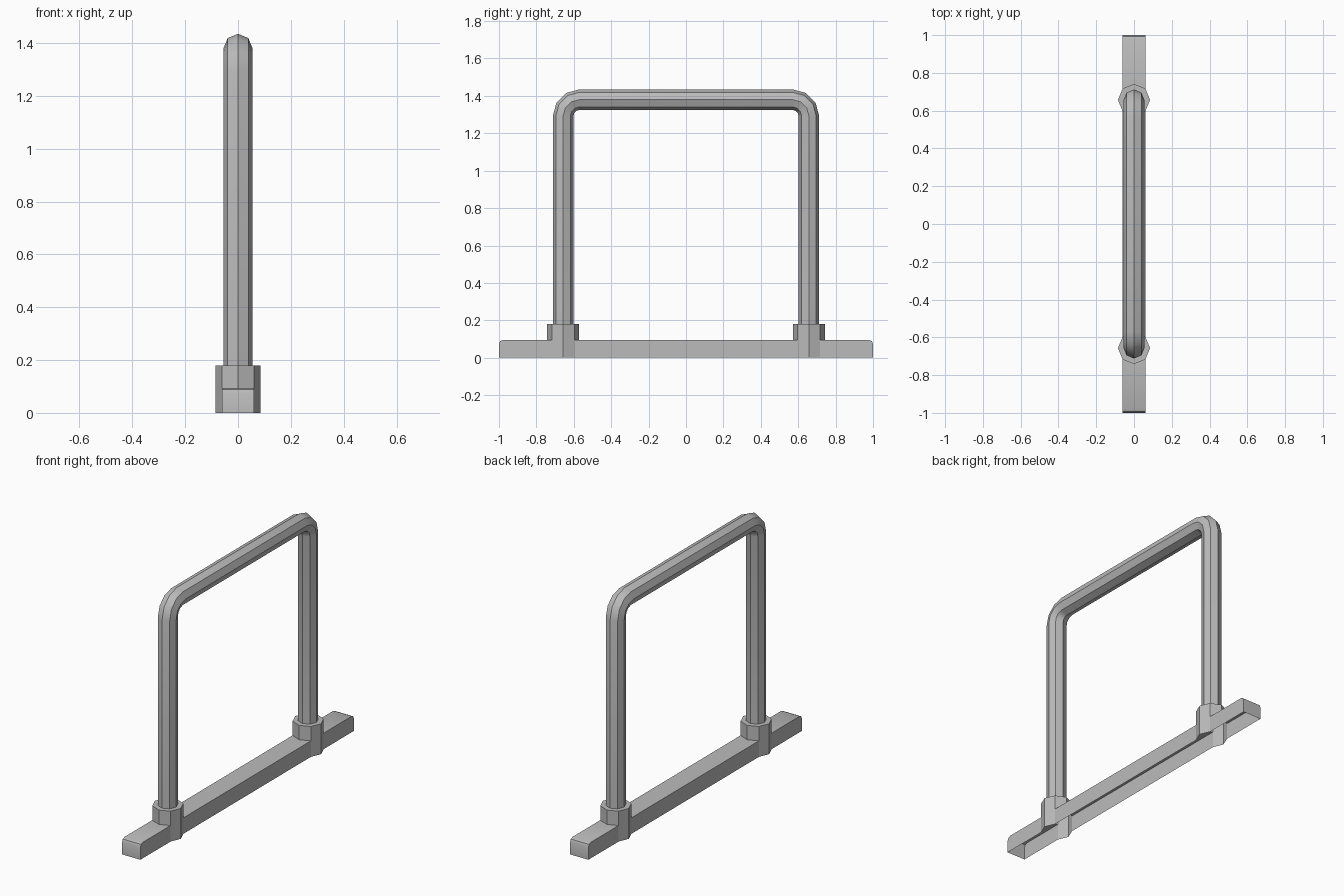
import bpy, bmesh, math
from mathutils import Vector

cube = bpy.data.objects.get("Cube")
if cube:
    bpy.data.objects.remove(cube, do_unlink=True)

POST_Y = 0.657
SIDES = 8

steel = bpy.data.materials.new("grey_steel")
steel.use_nodes = True
steel.diffuse_color = (0.5, 0.5, 0.5, 1)
steel.node_tree.nodes["Principled BSDF"].inputs["Base Color"].default_value = (0.5, 0.5, 0.5, 1)


def add_object(name, bm):
    bmesh.ops.recalc_face_normals(bm, faces=bm.faces)
    mesh = bpy.data.meshes.new(name)
    bm.to_mesh(mesh)
    bm.free()
    mesh.materials.append(steel)
    obj = bpy.data.objects.new(name, mesh)
    bpy.context.collection.objects.link(obj)
    return obj


def shade(obj, degrees):
    bpy.ops.object.select_all(action='DESELECT')
    obj.select_set(True)
    bpy.context.view_layer.objects.active = obj
    bpy.ops.object.shade_smooth_by_angle(angle=math.radians(degrees))


# Base rail: a box with rounded upper ends
bm = bmesh.new()
bmesh.ops.create_cube(bm, size=1)
for v in bm.verts:
    v.co = Vector((v.co.x * 0.12, v.co.y * 2, (v.co.z + 0.5) * 0.095))
ends = [e for e in bm.edges if all(v.co.z > 0.05 for v in e.verts)
        and abs(e.verts[0].co.y - e.verts[1].co.y) < 0.01]
bmesh.ops.bevel(bm, geom=ends, offset=0.022, segments=2, profile=0.5, affect='EDGES')
rail = add_object("base_rail", bm)

# Octagonal collars merged into the rail
for side in (-1, 1):
    bm = bmesh.new()
    bmesh.ops.create_cone(bm, cap_ends=True, segments=SIDES, radius1=0.085,
                          radius2=0.085, depth=0.18)
    bmesh.ops.translate(bm, verts=bm.verts, vec=(0, side * POST_Y, 0.09))
    collar = add_object("collar", bm)
    mod = rail.modifiers.new("join_collar", 'BOOLEAN')
    mod.operation = 'UNION'
    mod.solver = 'EXACT'
    mod.object = collar
    bpy.context.view_layer.objects.active = rail
    bpy.ops.object.modifier_apply(modifier=mod.name)
    bpy.data.objects.remove(collar, do_unlink=True)

# Hollow underside of the rail and collars
bm = bmesh.new()
bm.from_mesh(rail.data)
under = [f for f in bm.faces if all(v.co.z < 0.001 for v in f.verts)]
bmesh.ops.delete(bm, geom=under, context='FACES')
bm.to_mesh(rail.data)
bm.free()
shade(rail, 40)

# Hoop: octagonal tube swept along an arch with rounded corners
RADIUS, BEND, TOP, STEPS = 0.055, 0.088, 1.38, 3
path = [(-POST_Y, 0.17, 0)]
for i in range(STEPS + 1):
    a = math.pi / 2 * i / STEPS
    path.append((-POST_Y + BEND * (1 - math.cos(a)), TOP - BEND * (1 - math.sin(a)), a))
path += [(-y, z, math.pi - a) for y, z, a in reversed(path)]

bm = bmesh.new()
rings = []
for y, z, a in path:
    ring = []
    for k in range(SIDES):
        t = 2 * math.pi * k / SIDES
        out = RADIUS * math.sin(t)
        ring.append(bm.verts.new((RADIUS * math.cos(t), y - out * math.cos(a),
                                  z + out * math.sin(a))))
    rings.append(ring)
for r, s in zip(rings, rings[1:]):
    for k in range(SIDES):
        n = (k + 1) % SIDES
        bm.faces.new((r[k], r[n], s[n], s[k]))
bm.faces.new(rings[0])
bm.faces.new(rings[-1])
shade(add_object("hoop_tube", bm), 35)
